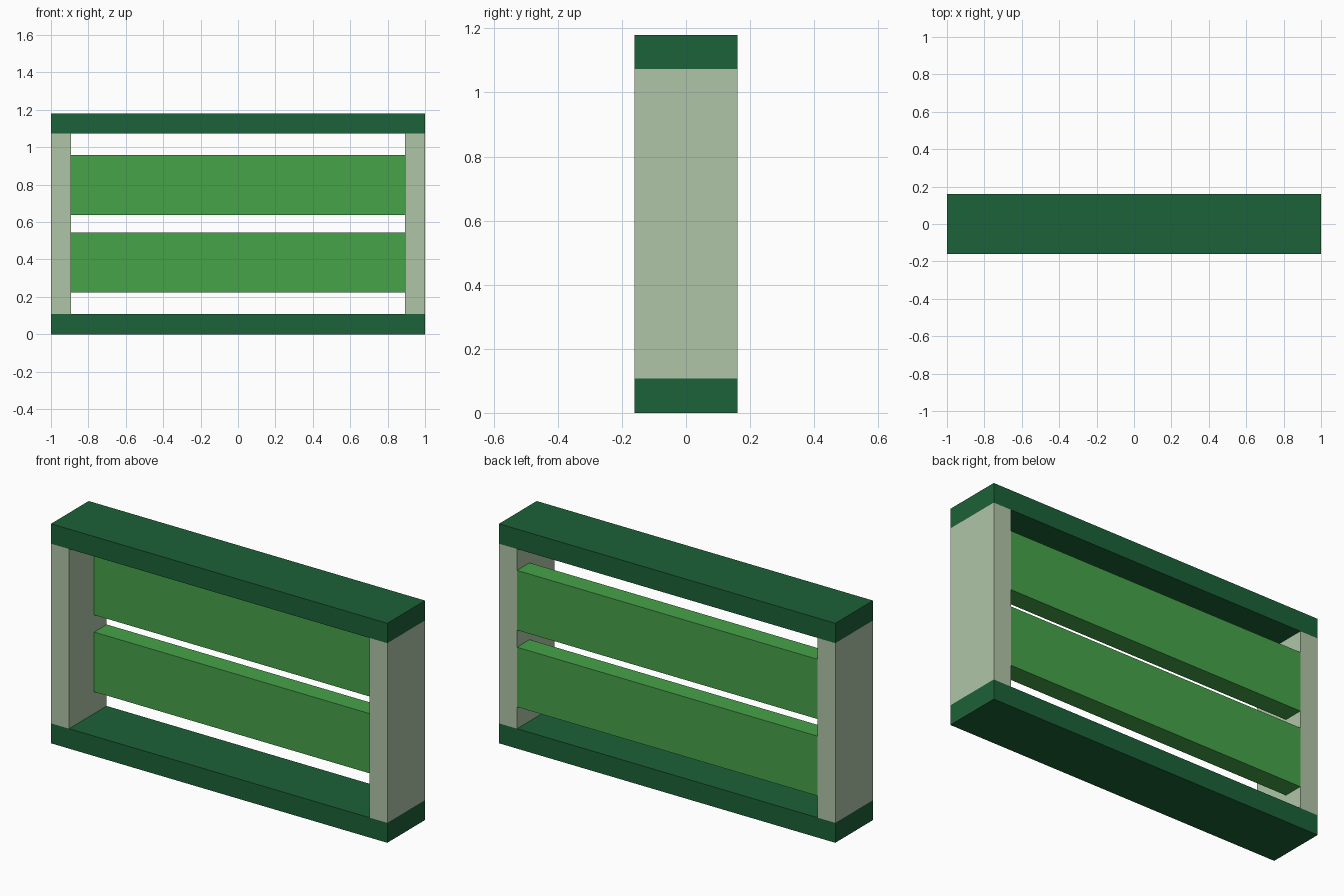
import bpy, bmesh

if "Cube" in bpy.data.objects:
    bpy.data.objects.remove(bpy.data.objects["Cube"])


def material(name, color):
    m = bpy.data.materials.new(name)
    m.diffuse_color = (*color, 1)
    m.use_nodes = True
    m.node_tree.nodes["Principled BSDF"].inputs["Base Color"].default_value = m.diffuse_color
    return m


def box(name, lo, hi, mat):
    bm = bmesh.new()
    bmesh.ops.create_cube(bm, size=1)
    for v in bm.verts:
        v.co = [hi[i] if v.co[i] > 0 else lo[i] for i in range(3)]
    mesh = bpy.data.meshes.new(name)
    bm.to_mesh(mesh)
    bm.free()
    mesh.materials.append(mat)
    obj = bpy.data.objects.new(name, mesh)
    bpy.context.collection.objects.link(obj)
    return obj


dark = material("dark_green", (0.0116, 0.122, 0.040))
pale = material("pale_green", (0.434, 0.558, 0.386))
green = material("mid_green", (0.061, 0.366, 0.067))

T = 0.107          # board thickness
D = 0.16           # half depth
H = 1.18           # full height
INNER = 1 - T      # inner face of the posts

# Top and bottom boards
box("bottom_board", (-1, -D, 0), (1, D, T), dark)
box("top_board", (-1, -D, H - T), (1, D, H), dark)

# Side posts between the boards
box("left_post", (-1, -D, T), (-INNER, D, H - T), pale)
box("right_post", (INNER, -D, T), (1, D, H - T), pale)

# Two slats flush with the back
for name, z in (("lower_slat", 0.224), ("upper_slat", 0.637)):
    box(name, (-INNER, D - T, z), (INNER, D, z + 0.321), green)
